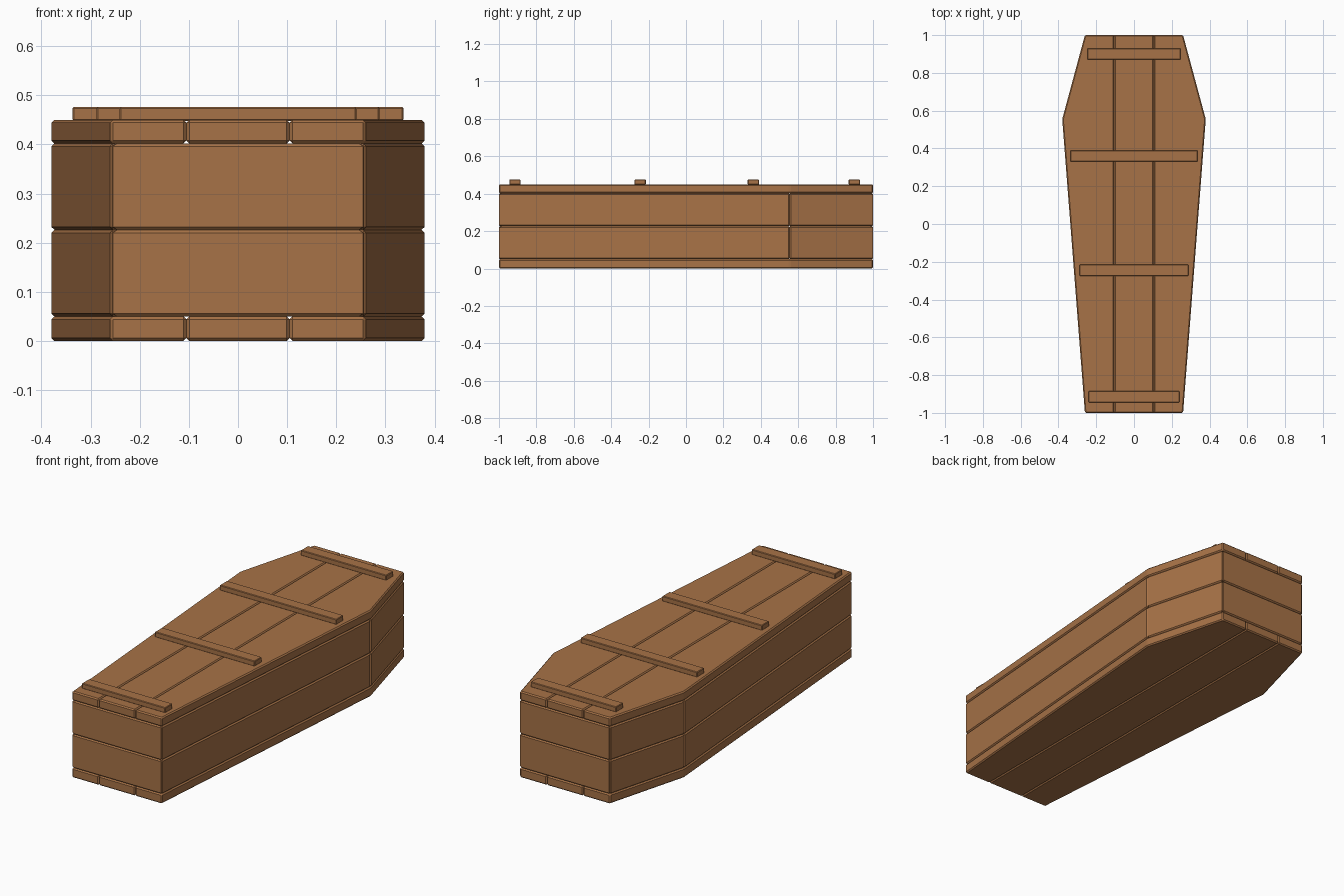
import bpy, bmesh
from mathutils import Vector

if "Cube" in bpy.data.objects:
    bpy.data.objects.remove(bpy.data.objects["Cube"])

wood = bpy.data.materials.new("brown wood")
wood.diffuse_color = (0.39, 0.17, 0.063, 1)
wood.use_nodes = True
wood.node_tree.nodes["Principled BSDF"].inputs["Base Color"].default_value = wood.diffuse_color

# Coffin outline, counter-clockwise
OUTLINE = [(-0.26, -1), (0.26, -1), (0.38, 0.555), (0.26, 1), (-0.26, 1), (-0.38, 0.555)]


def plank(name, pts, z0, z1, bevel=0.006):
    """Extrude a flat counter-clockwise profile from z0 to z1 and chamfer its edges."""
    bm = bmesh.new()
    low = [bm.verts.new((x, y, z0)) for x, y in pts]
    high = [bm.verts.new((x, y, z1)) for x, y in pts]
    bm.faces.new(low[::-1])
    bm.faces.new(high)
    n = len(pts)
    for i in range(n):
        j = (i + 1) % n
        bm.faces.new((low[i], low[j], high[j], high[i]))
    bmesh.ops.recalc_face_normals(bm, faces=bm.faces[:])
    bmesh.ops.bevel(bm, geom=bm.edges[:], offset=bevel, segments=1,
                    affect='EDGES', clamp_overlap=True)
    me = bpy.data.meshes.new(name)
    bm.to_mesh(me)
    bm.free()
    me.materials.append(wood)
    ob = bpy.data.objects.new(name, me)
    bpy.context.collection.objects.link(ob)
    return ob


# Lid and base: three lengthwise planks each
SPLIT = 0.105
right = [(SPLIT, -1), (0.26, -1), (0.38, 0.555), (0.26, 1), (SPLIT, 1)]
left = [(-x, y) for x, y in reversed(right)]
middle = [(-SPLIT, -1), (SPLIT, -1), (SPLIT, 1), (-SPLIT, 1)]
for part, z0, z1 in (("base", 0, 0.05), ("lid", 0.402, 0.45)):
    for side, pts in (("left", left), ("middle", middle), ("right", right)):
        plank(f"{part}_plank_{side}", pts, z0, z1)


# Walls: two rows of mitred boards around the outline
def inset(i, t):
    """Corner i of the outline moved inwards by t along both walls."""
    p = Vector(OUTLINE[i])
    a = (p - Vector(OUTLINE[i - 1])).normalized()
    b = (Vector(OUTLINE[(i + 1) % 6]) - p).normalized()
    na, nb = Vector((-a.y, a.x)), Vector((-b.y, b.x))
    return p + (na + nb) * t / (1 + na.dot(nb))


names = ["foot_wall", "right_long_wall", "right_shoulder_wall",
         "head_wall", "left_shoulder_wall", "left_long_wall"]
for i, name in enumerate(names):
    j = (i + 1) % 6
    profile = [inset(i, 0), inset(j, 0), inset(j, 0.045), inset(i, 0.045)]
    for row, z0, z1 in (("lower", 0.05, 0.226), ("upper", 0.226, 0.402)):
        plank(f"{name}_{row}", profile, z0, z1)

# Cross battens on the lid
for k, (y, w) in enumerate([(-0.915, 0.241), (-0.245, 0.288), (0.36, 0.337), (0.9, 0.247)]):
    plank(f"lid_batten_{k + 1}",
          [(-w, y - 0.03), (w, y - 0.03), (w, y + 0.03), (-w, y + 0.03)], 0.448, 0.476, 0.003)
